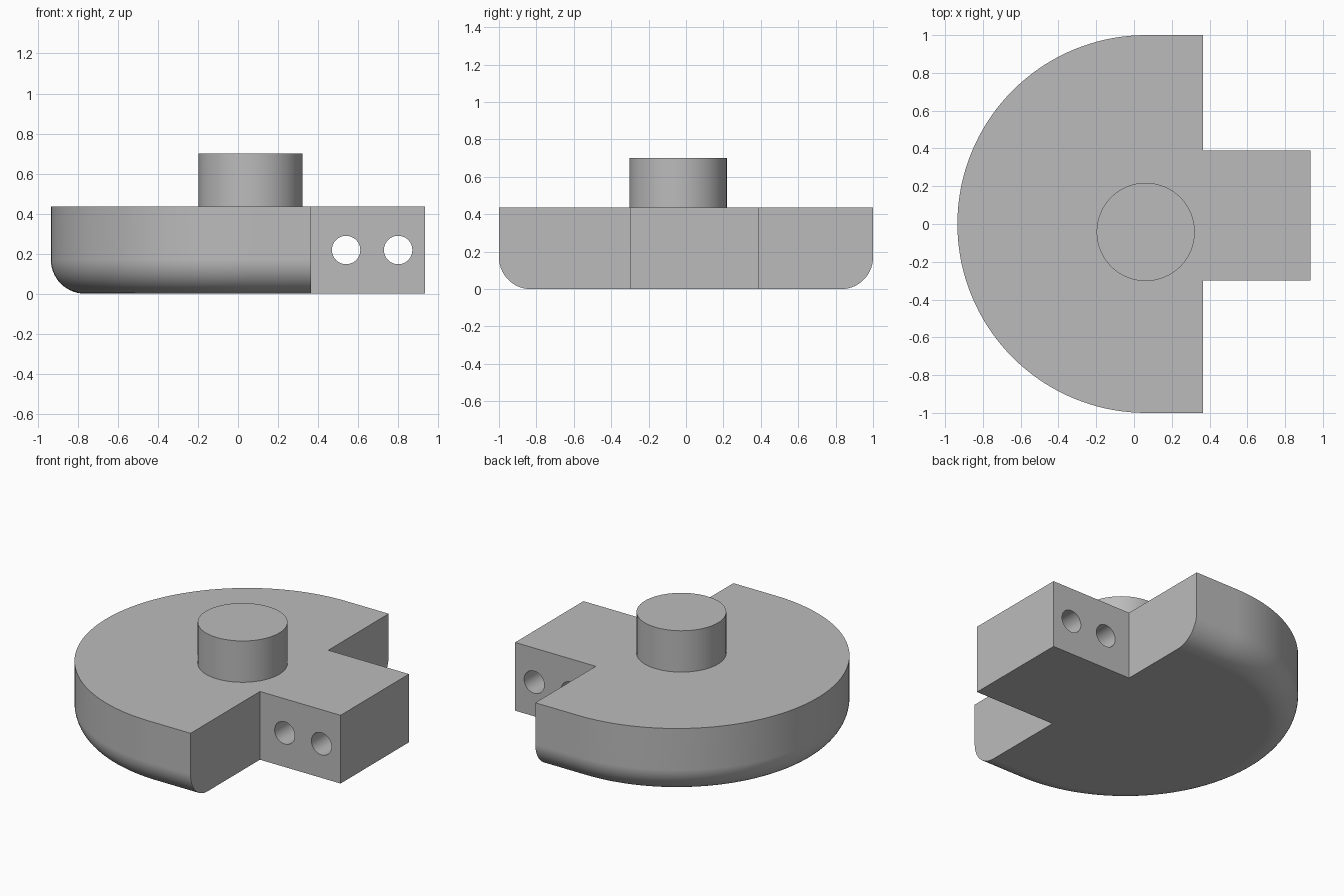
import bpy, bmesh, math

cube = bpy.data.objects.get("Cube")
if cube:
    bpy.data.objects.remove(cube, do_unlink=True)

TOP = 0.436            # height of the body
FILLET = 0.17          # rounding of the lower rim
ARC_X = 0.065          # centre of the round side
FLAT_X = 0.365         # cut face beside the tab
TAB_X, TAB_Y0, TAB_Y1 = 0.935, -0.30, 0.39

grey = bpy.data.materials.new("plain grey")
grey.use_nodes = True
colour = (0.5, 0.5, 0.5, 1)
grey.diffuse_color = colour
grey.node_tree.nodes["Principled BSDF"].inputs["Base Color"].default_value = colour


def select(obj):
    bpy.ops.object.select_all(action="DESELECT")
    obj.select_set(True)
    bpy.context.view_layer.objects.active = obj


def finish(obj):
    select(obj)
    bpy.ops.object.shade_smooth_by_angle(angle=math.radians(30))
    mod = obj.modifiers.new("even_shading", "WEIGHTED_NORMAL")
    mod.keep_sharp = True
    bpy.ops.object.modifier_apply(modifier=mod.name)


def cylinder(name, radius, depth, location, rotation=(0, 0, 0), sides=64):
    bpy.ops.mesh.primitive_cylinder_add(vertices=sides, radius=radius, depth=depth,
                                        location=location, rotation=rotation)
    obj = bpy.context.object
    obj.name = name
    obj.data.materials.append(grey)
    return obj


def outline(radius, steps=72):
    """Half-round plan with straight shoulders and an offset tab."""
    pts = [(FLAT_X, -radius), (FLAT_X, TAB_Y0), (TAB_X, TAB_Y0),
           (TAB_X, TAB_Y1), (FLAT_X, TAB_Y1), (FLAT_X, radius)]
    for i in range(steps + 1):
        a = math.pi * (0.5 + i / steps)
        pts.append((ARC_X + radius * math.cos(a), radius * math.sin(a)))
    return pts


# Body: the plan lofted up through the rounded rim
bm = bmesh.new()
segments = 14
levels = []
for i in range(segments + 1):
    a = math.pi / 2 * i / segments
    levels.append((1 - FILLET + FILLET * math.sin(a), FILLET * (1 - math.cos(a))))
levels.append((1, TOP))
rings = [[bm.verts.new((x, y, z)) for x, y in outline(r)] for r, z in levels]
for low, high in zip(rings, rings[1:]):
    for i in range(len(low)):
        j = (i + 1) % len(low)
        bm.faces.new((low[i], low[j], high[j], high[i]))
bm.faces.new(rings[0][::-1])
bm.faces.new(rings[-1])
# Merge the flat strips of the tab and shoulders
bmesh.ops.dissolve_limit(bm, angle_limit=math.radians(0.1),
                         verts=bm.verts, edges=bm.edges)
bmesh.ops.recalc_face_normals(bm, faces=bm.faces)
mesh = bpy.data.meshes.new("body")
bm.to_mesh(mesh)
bm.free()
body = bpy.data.objects.new("body", mesh)
bpy.context.collection.objects.link(body)
mesh.materials.append(grey)

# Two holes through the tab
for x in (0.54, 0.80):
    cutter = cylinder("hole_cutter", 0.071, 1, (x, 0.045, 0.218),
                      (math.pi / 2, 0, 0), 48)
    cutter.hide_render = True
    select(body)
    mod = body.modifiers.new("hole", "BOOLEAN")
    mod.operation = "DIFFERENCE"
    mod.solver = "EXACT"
    mod.object = cutter
    bpy.ops.object.modifier_apply(modifier=mod.name)
    bpy.data.objects.remove(cutter, do_unlink=True)
finish(body)

# Round stem on top
stem = cylinder("stem", 0.26, 0.264, (0.062, -0.042, TOP + 0.132))
finish(stem)
